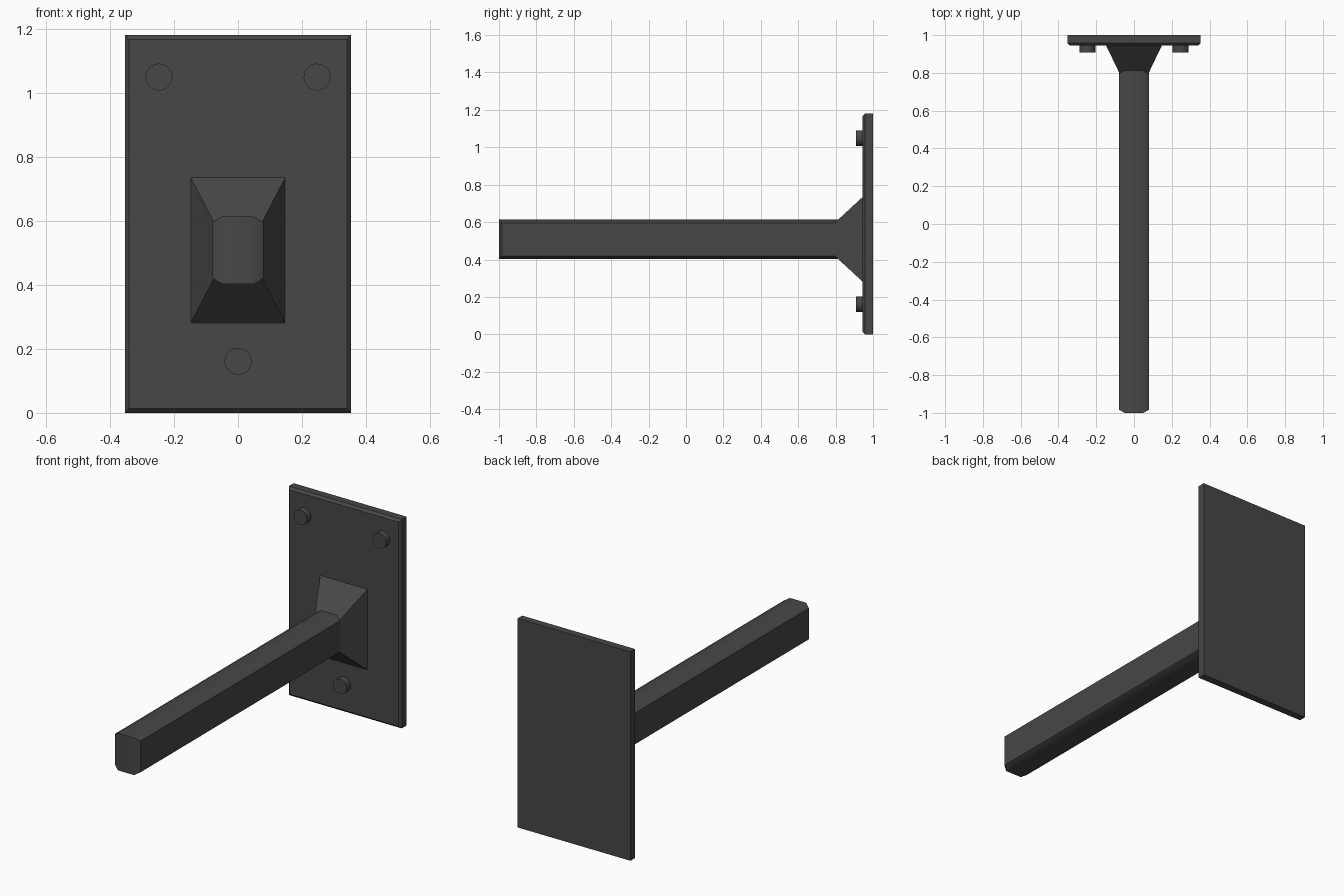
import bpy, bmesh, math

if "Cube" in bpy.data.objects:
    bpy.data.objects.remove(bpy.data.objects["Cube"])

dark = bpy.data.materials.new("dark_metal")
dark.diffuse_color = (0.065, 0.063, 0.06, 1)
dark.use_nodes = True
dark.node_tree.nodes["Principled BSDF"].inputs["Base Color"].default_value = dark.diffuse_color


def rect(w, z0, z1, y):
    return [(-w, y, z0), (w, y, z0), (w, y, z1), (-w, y, z1)]


def loft(name, rings, caps=True):
    """Skin matching rings of points, closing both ends."""
    bm = bmesh.new()
    vs = [[bm.verts.new(p) for p in r] for r in rings]
    n = len(vs[0])
    for a, b in zip(vs, vs[1:]):
        for i in range(n):
            j = (i + 1) % n
            bm.faces.new((a[i], a[j], b[j], b[i]))
    if caps:
        bm.faces.new(vs[0])
        bm.faces.new(vs[-1])
    return finish(name, bm)


def finish(name, bm, smooth=True):
    bmesh.ops.recalc_face_normals(bm, faces=bm.faces)
    me = bpy.data.meshes.new(name)
    bm.to_mesh(me)
    bm.free()
    me.materials.append(dark)
    ob = bpy.data.objects.new(name, me)
    bpy.context.collection.objects.link(ob)
    if smooth:
        bpy.context.view_layer.objects.active = ob
        ob.select_set(True)
        bpy.ops.object.shade_smooth_by_angle(angle=math.radians(35))
        ob.select_set(False)
    return ob


# Wall plate with chamfered front edges
c = 0.013
loft("wall_plate", [rect(0.353, 0, 1.18, 1.0),
                    rect(0.353, 0, 1.18, 0.945 + c),
                    rect(0.353 - c, c, 1.18 - c, 0.945)])

# Flared socket between plate and bar
loft("flared_socket", [rect(0.148, 0.28, 0.736, 0.946),
                       rect(0.077, 0.417, 0.599, 0.798)])

# Bar: chamfered octagonal section, front end faceted towards its sides
HALF, FLAT = 0.079, 0.05
profile = [(-FLAT, 0.403), (FLAT, 0.403), (HALF, 0.42), (HALF, 0.596),
           (FLAT, 0.613), (-FLAT, 0.613), (-HALF, 0.596), (-HALF, 0.42)]
bm = bmesh.new()
front = [bm.verts.new((x, -1.0 if abs(x) < 0.06 else -0.983, z)) for x, z in profile]
back = [bm.verts.new((x, 0.95, z)) for x, z in profile]
for i in range(8):
    j = (i + 1) % 8
    bm.faces.new((front[i], front[j], back[j], back[i]))
bm.faces.new(back)
for ids in ((0, 1, 4, 5), (1, 2, 3, 4), (5, 6, 7, 0)):
    bm.faces.new([front[i] for i in ids])
finish("bar", bm)

# Screw heads on the plate
for name, x, z in (("screw_left", -0.247, 1.049), ("screw_right", 0.247, 1.049),
                   ("screw_bottom", 0.0, 0.161)):
    rings = [[(x + 0.042 * math.cos(t * math.tau / 32), y,
               z + 0.042 * math.sin(t * math.tau / 32)) for t in range(32)]
             for y in (0.95, 0.909)]
    loft(name, rings)
